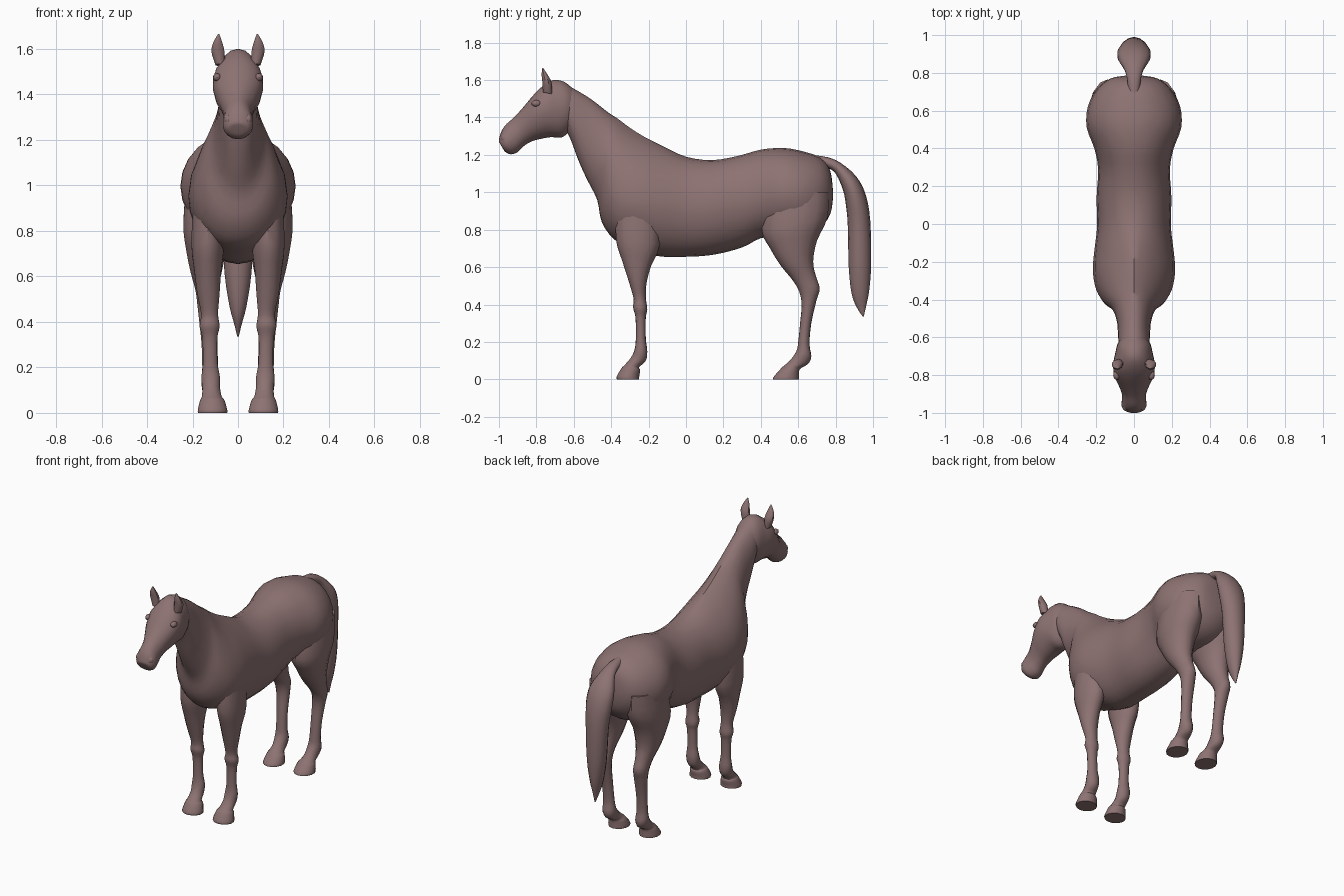
import bpy, bmesh, math
from mathutils import Vector

coat = bpy.data.materials.new("mauve_brown_coat")
coat.diffuse_color = (0.27, 0.17, 0.17, 1)


def spline(a, b, c, d, t):
    """Smooth blend between rows b and c."""
    return [0.5 * (2 * q + (r - p) * t + (2 * p - 5 * q + 4 * r - s) * t * t
                   + (3 * q - p - 3 * r + s) * t ** 3)
            for p, q, r, s in zip(a, b, c, d)]


def loft(name, rows, sides=18, steps=3, side=1):
    """Row: edge A (y, z), edge B (y, z), half width, x centre, widest point, top pinch."""
    rows = [list(r) + [0, 0.5, 1][len(r) - 5:] for r in rows]
    dense = []
    for i in range(len(rows) - 1):
        quad = [rows[max(i - 1, 0)], rows[i], rows[i + 1], rows[min(i + 2, len(rows) - 1)]]
        dense += [spline(*quad, k / steps) for k in range(steps)]
    dense.append(rows[-1])
    bm = bmesh.new()
    rings = []
    for ay, az, by, bz, hw, x, f, pinch in dense:
        a, b = Vector((0, ay, az)), Vector((0, by, bz))
        w = a.lerp(b, f)
        ring = []
        for k in range(sides):
            ang = 2 * math.pi * k / sides
            c, s = math.cos(ang), math.sin(ang)
            p = w + ((a - w) * c if c > 0 else (b - w) * -c)
            power = pinch if c > 0 else 1
            p.x = side * (x + hw * math.copysign(abs(s) ** power, s))
            ring.append(bm.verts.new(p))
        rings.append(ring)
    for r, q in zip(rings, rings[1:]):
        for k in range(sides):
            n = (k + 1) % sides
            bm.faces.new((r[k], r[n], q[n], q[k]))
    bm.faces.new(rings[0])
    bm.faces.new(rings[-1])
    bmesh.ops.recalc_face_normals(bm, faces=bm.faces)
    finish(name, bm)


def finish(name, bm):
    me = bpy.data.meshes.new(name)
    bm.to_mesh(me)
    bm.free()
    me.materials.append(coat)
    ob = bpy.data.objects.new(name, me)
    bpy.context.collection.objects.link(ob)
    bpy.ops.object.select_all(action='DESELECT')
    ob.select_set(True)
    bpy.context.view_layer.objects.active = ob
    bpy.ops.object.shade_smooth_by_angle(angle=math.radians(40))


def ball(name, loc, size):
    bm = bmesh.new()
    bmesh.ops.create_uvsphere(bm, u_segments=12, v_segments=8, radius=1)
    bmesh.ops.scale(bm, vec=size, verts=bm.verts)
    bmesh.ops.translate(bm, vec=loc, verts=bm.verts)
    finish(name, bm)


# Rump, barrel, chest and neck in one sweep
loft("body_and_neck", [
    (.785, 1.02, .785, .96, .05),
    (.77, 1.12, .77, .88, .125),
    (.72, 1.185, .71, .80, .195),
    (.62, 1.22, .62, .76, .245),
    (.52, 1.237, .50, .76, .25),
    (.40, 1.228, .40, .755, .21),
    (.28, 1.195, .30, .705, .19),
    (.14, 1.172, .14, .665, .198),
    (0, 1.19, -.02, .655, .195, 0, .5, 1.1),
    (-.12, 1.245, -.16, .66, .21, 0, .53, 1.4),
    (-.22, 1.295, -.27, .70, .218, 0, .57, 1.6),
    (-.30, 1.345, -.38, .745, .2, 0, .6, 1.6),
    (-.36, 1.39, -.45, .84, .16, 0, .6, 1.4),
    (-.42, 1.43, -.475, .96, .115, 0, .55, 1.1),
    (-.49, 1.485, -.53, 1.07, .092),
    (-.55, 1.525, -.575, 1.17, .086),
    (-.62, 1.565, -.62, 1.29, .082),
    (-.66, 1.585, -.65, 1.34, .07)], sides=24)

# Head from poll to muzzle
loft("head", [
    (-.60, 1.55, -.58, 1.42, .05),
    (-.65, 1.59, -.61, 1.345, .085),
    (-.71, 1.60, -.66, 1.295, .10),
    (-.77, 1.565, -.72, 1.295, .112, 0, .42),
    (-.82, 1.515, -.78, 1.285, .104, 0, .4),
    (-.87, 1.455, -.83, 1.27, .082, 0, .42),
    (-.92, 1.40, -.87, 1.245, .065),
    (-.96, 1.365, -.90, 1.215, .064),
    (-.985, 1.33, -.935, 1.203, .067),
    (-1.0, 1.285, -.965, 1.215, .05),
    (-1.0, 1.27, -.98, 1.235, .025)])

# Tail
loft("tail", [
    (.67, 1.20, .70, 1.13, .03),
    (.76, 1.187, .755, 1.13, .036),
    (.83, 1.155, .80, 1.10, .05),
    (.91, 1.085, .84, 1.01, .085),
    (.96, .99, .855, .93, .088),
    (.985, .85, .865, .82, .075),
    (.99, .62, .87, .60, .06),
    (.98, .48, .885, .46, .038),
    (.965, .40, .91, .39, .018),
    (.95, .335, .945, .335, .003)], sides=14)

foreleg = [
    (-.37, .92, -.14, .92, .07, .13),
    (-.375, .75, -.14, .72, .073, .133),
    (-.34, .63, -.185, .61, .06, .133),
    (-.305, .52, -.21, .52, .05, .13),
    (-.28, .43, -.215, .44, .038, .125),
    (-.283, .385, -.207, .375, .045, .125),
    (-.27, .33, -.215, .33, .034, .124),
    (-.268, .22, -.215, .22, .033, .122),
    (-.275, .16, -.207, .15, .042, .12),
    (-.295, .115, -.215, .10, .04, .118),
    (-.33, .075, -.25, .065, .045, .115),
    (-.345, .06, -.245, .05, .055, .113),
    (-.37, .015, -.25, .015, .066, .112),
    (-.37, 0, -.25, 0, .066, .112)]

hind_leg = [
    (.44, 1.0, .765, 1.0, .09, .14),
    (.405, .80, .755, .86, .108, .135),
    (.45, .70, .70, .74, .09, .14),
    (.505, .61, .68, .63, .07, .14),
    (.57, .53, .695, .55, .05, .138),
    (.605, .47, .715, .485, .045, .135),
    (.618, .40, .697, .42, .042, .13),
    (.61, .30, .67, .30, .036, .125),
    (.60, .20, .66, .19, .036, .122),
    (.59, .15, .67, .125, .042, .12),
    (.555, .10, .655, .085, .04, .117),
    (.52, .07, .615, .06, .045, .115),
    (.505, .055, .605, .045, .055, .113),
    (.47, .015, .605, .015, .064, .112),
    (.465, 0, .605, 0, .064, .112)]

ear = [
    (-.765, 1.535, -.715, 1.525, .022, .078),
    (-.768, 1.59, -.718, 1.585, .03, .088),
    (-.772, 1.63, -.738, 1.625, .021, .089),
    (-.768, 1.665, -.764, 1.665, .003, .085)]

# Paired parts
for label, s in (("right", 1), ("left", -1)):
    loft(label + "_foreleg", foreleg, 14, side=s)
    loft(label + "_hind_leg", hind_leg, 14, side=s)
    loft(label + "_ear", ear, 10, side=s)
    ball(label + "_eye", (s * .092, -.80, 1.475), (.018, .026, .018))
    ball(label + "_nostril", (s * .042, -.968, 1.29), (.02, .022, .025))
